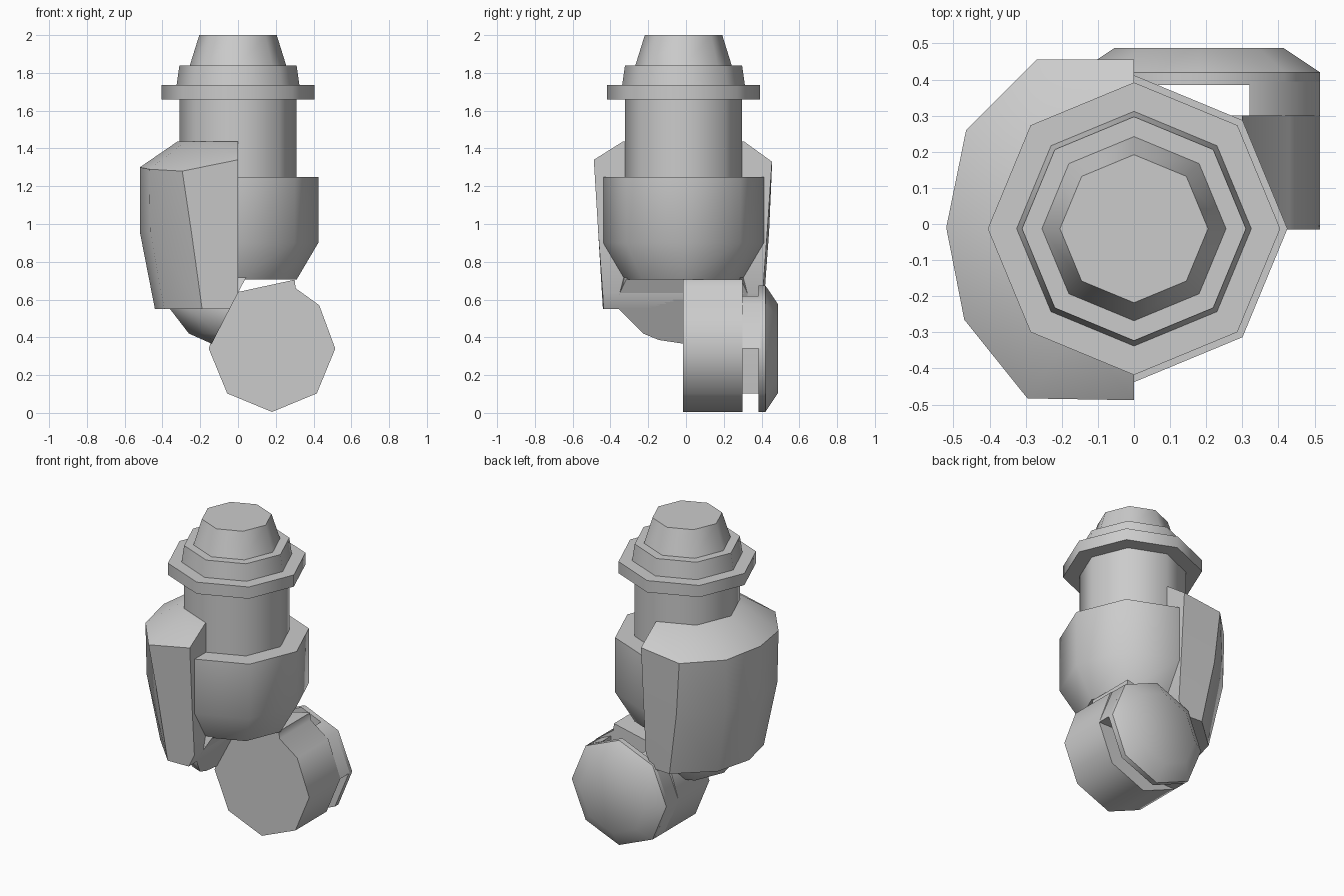
import bpy, bmesh, math
from mathutils import Vector

if "Cube" in bpy.data.objects:
    bpy.data.objects.remove(bpy.data.objects["Cube"])

CY = -0.013          # axis of the upright body
HUB = (0.18, 0.34)   # axis of the lower drum (x, z)


def finish(name, bm, angle, cut=None):
    """Optionally slice with a plane and cap, then make the object."""
    if cut:
        geom = bm.verts[:] + bm.edges[:] + bm.faces[:]
        res = bmesh.ops.bisect_plane(bm, geom=geom, plane_co=cut[0],
                                     plane_no=cut[1], clear_outer=True)
        edges = [e for e in res['geom_cut'] if isinstance(e, bmesh.types.BMEdge)]
        bmesh.ops.holes_fill(bm, edges=edges, sides=0)
    bmesh.ops.recalc_face_normals(bm, faces=bm.faces[:])
    me = bpy.data.meshes.new(name)
    bm.to_mesh(me)
    bm.free()
    ob = bpy.data.objects.new(name, me)
    bpy.context.collection.objects.link(ob)
    bpy.ops.object.select_all(action='DESELECT')
    ob.select_set(True)
    bpy.context.view_layer.objects.active = ob
    bpy.ops.object.shade_smooth_by_angle(angle=math.radians(angle))
    return ob


def loft(name, rings, angle=50, cut=None):
    """Bridge equal-length closed rings and cap both ends."""
    bm = bmesh.new()
    rows = [[bm.verts.new(p) for p in ring] for ring in rings]
    n = len(rows[0])
    for a, b in zip(rows, rows[1:]):
        for i in range(n):
            j = (i + 1) % n
            bm.faces.new((a[i], a[j], b[j], b[i]))
    bm.faces.new(rows[0])
    bm.faces.new(rows[-1])
    return finish(name, bm, angle, cut)


def octagon(r, z):
    return [(r * math.cos(k * math.pi / 4), CY + r * math.sin(k * math.pi / 4), z)
            for k in range(8)]


def lathe(name, profile, angle=50, cut=None):
    return loft(name, [octagon(r, z) for r, z in profile], angle, cut)


def prism(name, outline, y0, y1):
    """Extrude an xz outline along y."""
    return loft(name, [[(x, y, z) for x, z in outline] for y in (y0, y1)])


def drum_outline(r):
    return [(HUB[0] + r * math.cos(k * math.pi / 4), HUB[1] + r * math.sin(k * math.pi / 4))
            for k in range(8)]


# Upright body with neck, flange and tapered cap
lathe("body", [(0.31, 0.705), (0.425, 0.90), (0.425, 1.25), (0.31, 1.25),
               (0.31, 1.66), (0.405, 1.66), (0.405, 1.735), (0.325, 1.735),
               (0.31, 1.84), (0.255, 1.84), (0.205, 2.0)])

# Half shell wrapped round the left side
neck = [(0.32 * math.cos(math.radians(a)), CY + 0.32 * math.sin(math.radians(a)), 1.437)
        for a in range(90, 271, 30)]
shoulder = [(0, .455, 1.33), (-.27, .455, 1.30), (-.465, .26, 1.30), (-.52, -.01, 1.30),
            (-.47, -.265, 1.29), (-.295, -.483, 1.28), (0, -.488, 1.34)]
waist = [(0, .43, .96), (-.24, .44, .96), (-.46, .255, .96), (-.52, -.01, .96),
         (-.465, -.26, .96), (-.247, -.462, .96), (0, -.465, .96)]
hem = [(0, .40, .55), (-.17, .41, .55), (-.38, .22, .55), (-.44, -.01, .55),
       (-.39, -.23, .55), (-.19, -.44, .55), (0, -.435, .55)]
joint_cut = (Vector((0, 0, .635)), Vector((.29, 0, -.15)))
loft("side_shell", [neck, shoulder, waist, hem], angle=40, cut=joint_cut)

# Rounded underside of the body, sliced where the drum meets it
lathe("underside", [(0.31, 0.74), (0.36, 0.55), (0.26, 0.42), (0.08, 0.34)], cut=joint_cut)

# Lower drum, its top raised to meet the body
prism("drum", [(.18, .005), (.417, .103), (.515, .34), (.43, .57), (.305, .66), (.30, .705),
               (0, .64), (-.09, .55), (-.155, .34), (-.057, .103)], -0.015, 0.30)

# Rear cap of the drum with chamfered edge
loft("drum_cap", [[(x, y, z) for x, z in drum_outline(r)]
                  for y, r in ((.385, .335), (.42, .335), (.487, .235))])

# Bridges across the slot between drum and cap
prism("right_bridge", [(.515, .34), (.417, .577), (.32, .62), (.32, .34)], 0.29, 0.395)
prism("left_bridge", [(-.057, .103), (.02, .103), (.05, .34), (.05, .61), (-.057, .577),
                      (-.155, .34)], 0.29, 0.395)
